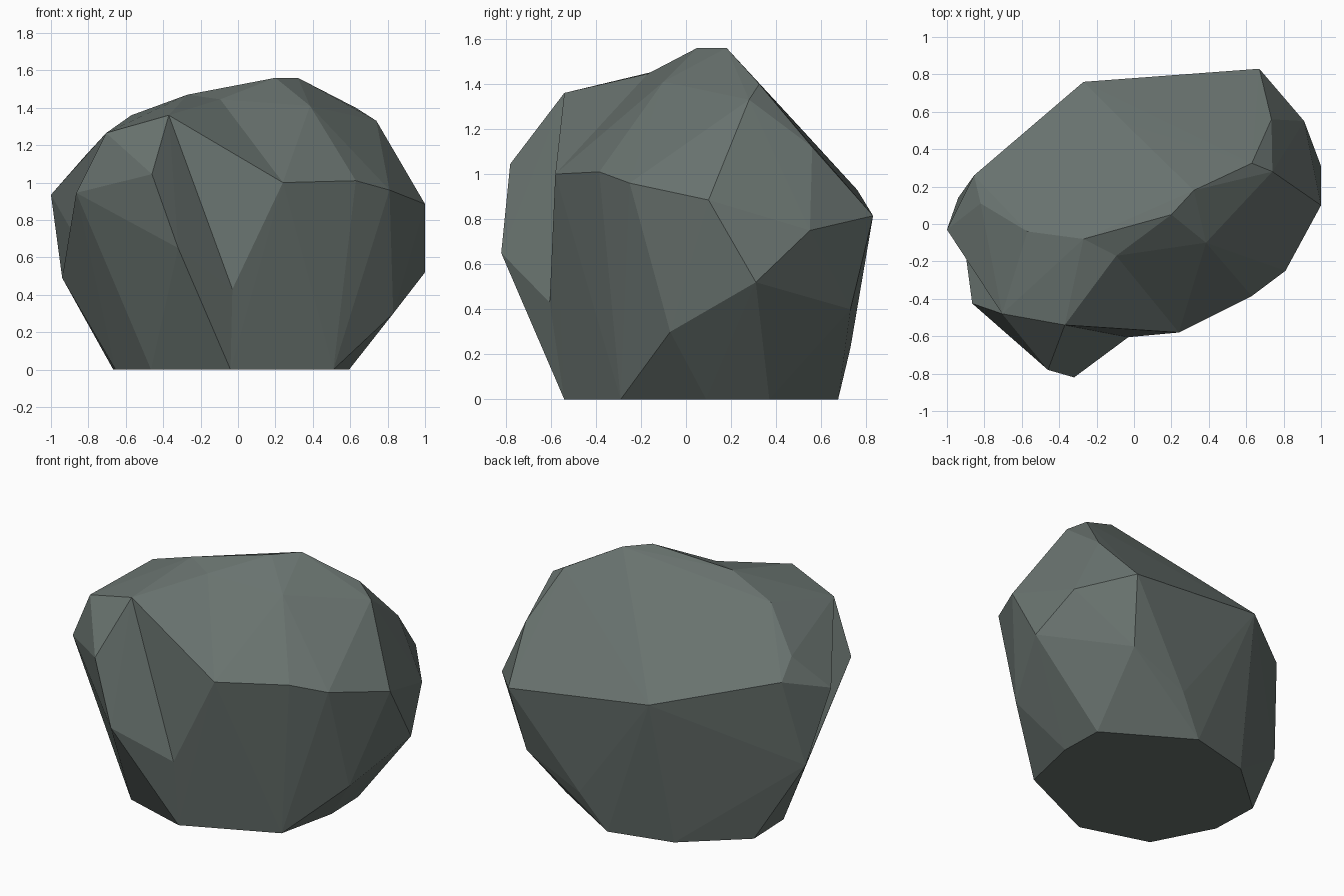
import bpy, bmesh

if "Cube" in bpy.data.objects:
    bpy.data.objects.remove(bpy.data.objects["Cube"])

stone = bpy.data.materials.new("grey green stone")
stone.diffuse_color = (0.14, 0.17, 0.158, 1)
stone.use_nodes = True
stone.node_tree.nodes["Principled BSDF"].inputs["Base Color"].default_value = stone.diffuse_color


def hull(name, points):
    """Faceted convex chunk of stone around a few corner points."""
    bm = bmesh.new()
    for p in points:
        bm.verts.new(p)
    res = bmesh.ops.convex_hull(bm, input=bm.verts[:])
    junk = {v for v in res["geom_interior"] + res["geom_unused"]
            if isinstance(v, bmesh.types.BMVert)}
    bmesh.ops.delete(bm, geom=list(junk), context='VERTS')
    bmesh.ops.recalc_face_normals(bm, faces=bm.faces[:])
    me = bpy.data.meshes.new(name)
    bm.to_mesh(me)
    bm.free()
    me.materials.append(stone)
    ob = bpy.data.objects.new(name, me)
    bpy.context.collection.objects.link(ob)
    return ob


# Corners shared between chunks
notch, brow = (-.03, -.605, .43), (.24, -.58, 1.0)
peak, shoulder = (-.37, -.54, 1.36), (-.705, -.48, 1.265)
left_tip, left_low = (-1, -.03, .935), (-.94, .14, .49)
crest = [(-.095, -.17, 1.445), (-.27, -.08, 1.47), (-.57, -.04, 1.36)]
foot = [(-.04, -.54, 0), (-.465, -.41, 0), (-.655, -.045, 0)]

# Flat underside, flanks and top of the main stone
base = foot + [(-.667, .27, 0), (-.32, .575, 0), (.08, .675, 0),
               (.586, .37, 0), (.594, .09, 0), (.51, -.29, 0)]
flanks = [(.63, -.385, 1.01), (.81, -.25, .96), (1, .1, .885), (1, .31, .52),
          (.91, .55, .75), (.67, .83, .815), (-.27, .76, .93), (.61, .73, .4),
          (.24, .73, .23), (.83, -.07, .3), (-.855, .26, 1.04)]
top = [(.2, .05, 1.56), (.32, .18, 1.56), (.63, .325, 1.4), (.74, .28, 1.33),
       (.385, -.1, 1.41), (.735, .56, 1.12), (-.05, .54, 1.17), (-.82, .11, 1.14)]
rock = hull("rock", base + flanks + top + crest
            + [notch, brow, shoulder, left_tip, left_low])

# Raised front shoulder, and the lump jutting out to the front left
chunks = [
    hull("rock_shoulder", [peak, notch, brow, shoulder, left_tip, left_low] + crest + foot[:2]),
    hull("rock_lump", [(-.32, -.82, .65), (-.46, -.78, 1.045), (-.865, -.425, .945),
                       peak, notch, shoulder, left_low] + foot),
]

# Fuse the chunks into one stone
bpy.context.view_layer.objects.active = rock
for c in chunks:
    mod = rock.modifiers.new("fuse", 'BOOLEAN')
    mod.operation, mod.solver, mod.object = 'UNION', 'EXACT', c
    bpy.ops.object.modifier_apply(modifier=mod.name)
    bpy.data.objects.remove(c)
